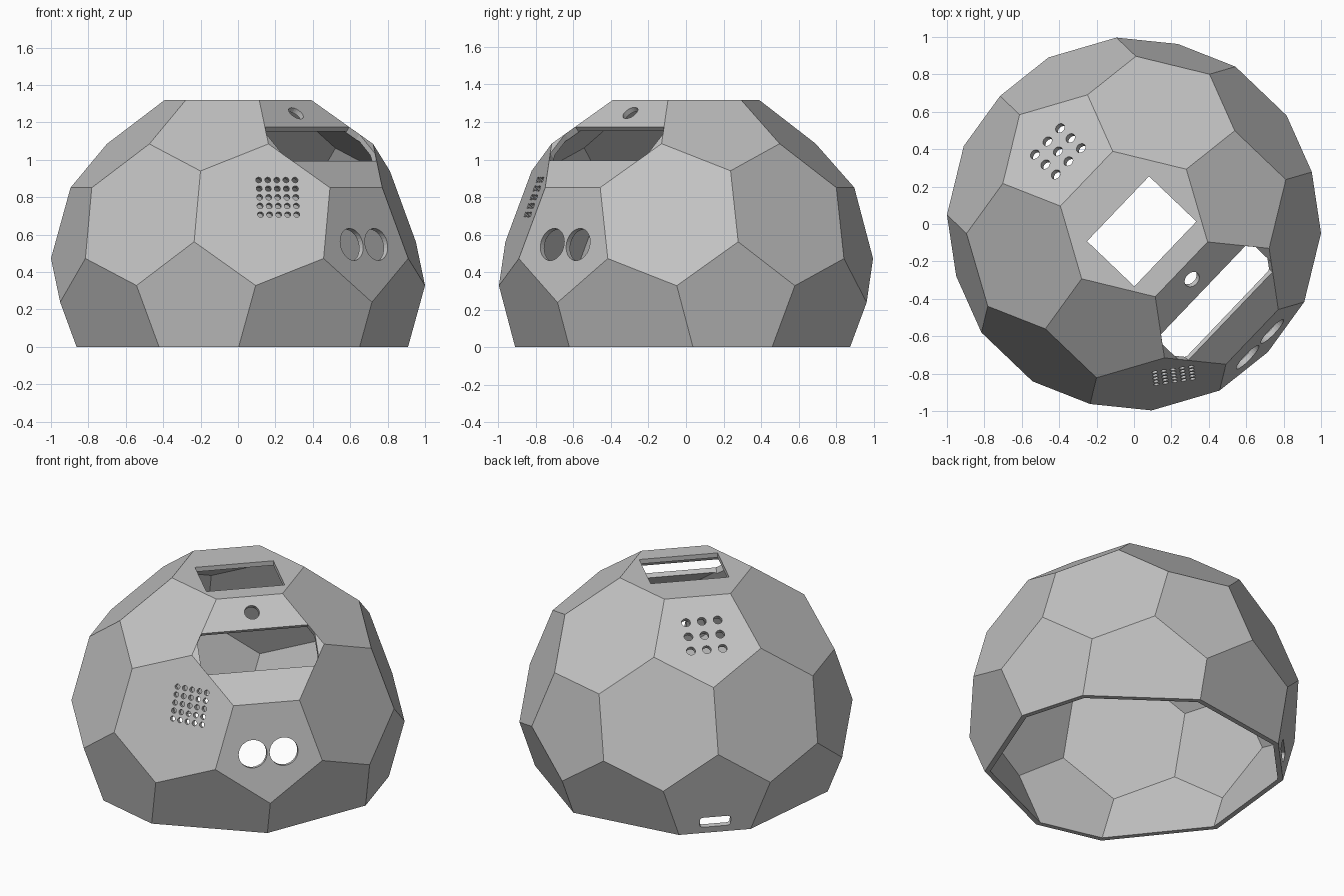
import bpy, bmesh, math
from mathutils import Vector, Matrix

RADIUS = 1.0037            # circumradius of the ball
CENTRE = Vector((0, 0, 0.40))
AXIS = -43.7               # heading of the side with the large window
WALL = 0.03
EDGE = RADIUS / 2.478
HEX, PENT = 2.2673 * EDGE, 2.3274 * EDGE   # distances of the two face kinds

old = bpy.data.objects.get("Cube")
if old:
    bpy.data.objects.remove(old, do_unlink=True)

grey = bpy.data.materials.new("shell grey")
grey.use_nodes = True
grey.diffuse_color = (0.55, 0.55, 0.55, 1)
grey.node_tree.nodes["Principled BSDF"].inputs["Base Color"].default_value = (0.55, 0.55, 0.55, 1)


def to_object(bm, name):
    bmesh.ops.recalc_face_normals(bm, faces=bm.faces)
    mesh = bpy.data.meshes.new(name)
    bm.to_mesh(mesh)
    bm.free()
    mesh.materials.append(grey)
    obj = bpy.data.objects.new(name, mesh)
    bpy.context.collection.objects.link(obj)
    return obj


def faceted_ball(radius):
    """Ball of hexagons and pentagons, with a hexagon on top."""
    ico = bmesh.new()
    bmesh.ops.create_icosphere(ico, subdivisions=1, radius=1)
    ico.faces.ensure_lookup_table()
    top = ico.faces[0]
    turn = top.calc_center_median().to_track_quat('Z', 'Y').to_matrix().inverted()
    corner = turn @ top.verts[0].co
    spin = math.radians(AXIS + 180) - math.atan2(corner.y, corner.x)
    turn = Matrix.Rotation(spin, 3, 'Z') @ turn
    bm = bmesh.new()
    for e in ico.edges:
        a, b = (turn @ v.co for v in e.verts)
        for t in (1 / 3, 2 / 3):
            bm.verts.new(a.lerp(b, t).normalized() * radius + CENTRE)
    ico.free()
    bmesh.ops.convex_hull(bm, input=bm.verts)
    bmesh.ops.dissolve_limit(bm, angle_limit=math.radians(2), verts=bm.verts, edges=bm.edges)
    return bm


def circle(r, x, y, n=16):
    return [(x + r * math.cos(math.tau * i / n), y + r * math.sin(math.tau * i / n)) for i in range(n)]


def rounded_rect(w, h, r, x, y):
    pts = []
    for i, (sx, sy) in enumerate(((1, 1), (-1, 1), (-1, -1), (1, -1))):
        for k in range(4):
            a = math.radians(90 * i + 30 * k)
            pts.append((x + sx * (w / 2 - r) + r * math.cos(a), y + sy * (h / 2 - r) + r * math.sin(a)))
    return pts


def punch(bm, outline, polar, heading, dist):
    """Add a prism through the wall, its outline drawn on the face (across, up)."""
    p, a = math.radians(polar), math.radians(heading)
    n = Vector((math.sin(p) * math.cos(a), math.sin(p) * math.sin(a), math.cos(p)))
    across = Vector((-math.sin(a), math.cos(a), 0))
    up = n.cross(across)
    rings = [[bm.verts.new(CENTRE + n * (dist + d) + across * x + up * y) for x, y in outline]
             for d in (-0.07, 0.04)]
    count = len(outline)
    for i in range(count):
        j = (i + 1) % count
        bm.faces.new((rings[0][i], rings[0][j], rings[1][j], rings[1][i]))
    bm.faces.new(rings[0][::-1])
    bm.faces.new(rings[1])


# Outer shell, cut flat at the base
bm = faceted_ball(RADIUS)
cut = bmesh.ops.bisect_plane(bm, geom=bm.verts[:] + bm.edges[:] + bm.faces[:],
                             plane_co=(0, 0, 0), plane_no=(0, 0, 1), clear_inner=True)
rim = [g for g in cut["geom_cut"] if isinstance(g, bmesh.types.BMEdge)]
bmesh.ops.holes_fill(bm, edges=rim, sides=0)
shell = to_object(bm, "faceted_shell")

# Hollow inside
hollow = to_object(faceted_ball(RADIUS * (1 - WALL / HEX)), "hollow_cutter")

# Openings
bm = bmesh.new()
back = AXIS + 180
# top opening
punch(bm, [(-0.24, -0.232), (0.24, -0.232), (0.24, 0.118), (-0.24, 0.118)], 0, AXIS, HEX)
# wide window, clipped to its hexagon
quarter = [(0.36, 0.077), (0.326, 0.135)]
half = quarter + [(-x, y) for x, y in quarter[::-1]]
punch(bm, half + [(-x, -y) for x, y in half], 41.81, AXIS, HEX)
# small round hole above the window
punch(bm, circle(0.045, 0, 0.246, 24), 41.81, AXIS, HEX)
# pair of round sensor holes
for side in (-1, 1):
    punch(bm, circle(0.087, side * 0.095, -0.03, 32), 79.19, AXIS, PENT)
# fine grille
for i in range(-2, 3):
    for j in range(-2, 3):
        punch(bm, circle(0.016, 0.09 + i * 0.049, 0.099 + j * 0.049), 70.53, AXIS - 37.76, HEX)
# coarse grille
for i in range(-1, 2):
    for j in range(-1, 2):
        punch(bm, circle(0.027, i * 0.097, 0.012 + j * 0.097), 37.38, back, PENT)
# cable slot near the base
punch(bm, rounded_rect(0.19, 0.07, 0.02, 0, -0.15), 100.81, back, PENT)
openings = to_object(bm, "opening_cutters")

# Carve the shell and drop the cutters
bpy.context.view_layer.objects.active = shell
for cutter in (hollow, openings):
    cutter.hide_render = True
    mod = shell.modifiers.new(cutter.name, 'BOOLEAN')
    mod.operation = 'DIFFERENCE'
    mod.solver = 'EXACT'
    mod.object = cutter
    bpy.ops.object.modifier_apply(modifier=mod.name)
    bpy.data.objects.remove(cutter, do_unlink=True)
